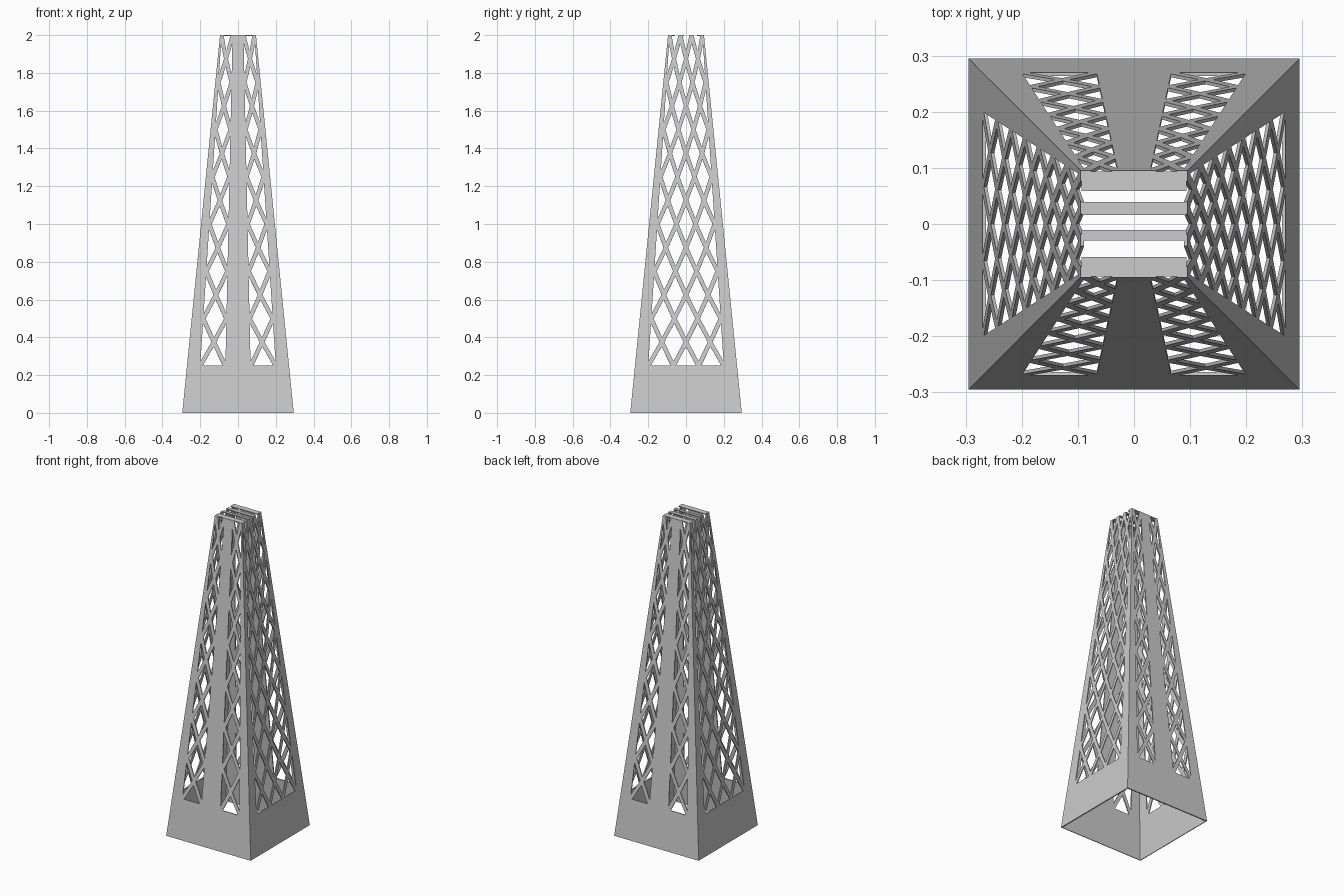
import bpy, bmesh
from math import pi
from mathutils import Matrix, Vector

if "Cube" in bpy.data.objects:
    bpy.data.objects.remove(bpy.data.objects["Cube"])

Z0, Z1, ROWS = 0.25, 2.0, 7


def lerp(a, b, t):
    return a + (b - a) * t


def level(i):                        # height of a lattice row boundary
    return lerp(Z0, Z1, i / ROWS)


def half(z):                         # half width of the tapered tower
    return 0.295 - 0.1 * z


def window(z):                       # half width of the lattice area
    return lerp(0.2, 0.087, (z - Z0) / (Z1 - Z0))


def cut(i):                          # bar half width as a share of its column
    z = level(i)
    return lerp(0.013, 0.0105, i / ROWS) / (2 * window(z) / 3)


def border(j, z):                    # lattice column boundary j = 0..3
    return window(z) * (2 * j / 3 - 1)


bm = bmesh.new()


def face(side, pts):
    """Counter-clockwise (x, z) polygon laid on one sloping wall."""
    rot = Matrix.Rotation(side * pi / 2, 3, 'Z')
    bm.faces.new([bm.verts.new(rot @ Vector((x, -half(z), z))) for x, z in pts])


def edge_points(j, i):
    """Points up a column boundary, matching the bar ends."""
    a, b = level(i), level(i + 1)
    c0, c1 = cut(i), cut(i + 1)
    return [(border(j, z), z) for z in
            (a, lerp(a, b, c0), lerp(a, b, 1 - c1), b)]


def cross_cell(side, j, i):
    """Four arms forming one X of the lattice."""
    a, b = level(i), level(i + 1)
    cm = (cut(i) + cut(i + 1)) / 2
    for fv in (0, 1):
        c = cut(i + fv)
        arm = [(0, 0), (c, 0), (.5, .5 - cm), (.5, .5), (.5 - cm, .5), (0, c)]
        for fu in (0, 1):
            pts = []
            for u, v in arm:
                u, v = (1 - u if fu else u), (1 - v if fv else v)
                z = lerp(a, b, v)
                pts.append((lerp(border(j, z), border(j + 1, z), u), z))
            face(side, pts[::-1] if fu != fv else pts)


for side in range(4):
    # solid plinth wall, with points where the bars land
    top = [(-half(Z0), Z0)]
    for j in range(3):
        l, r = border(j, Z0), border(j + 1, Z0)
        top.append((l, Z0))
        if side % 2 or j != 1:
            top += [(lerp(l, r, cut(0)), Z0), (lerp(l, r, 1 - cut(0)), Z0)]
    top += [(border(3, Z0), Z0), (half(Z0), Z0)]
    face(side, [(-half(0), 0), (half(0), 0)] + top[::-1])

    for i in range(ROWS):
        a, b = level(i), level(i + 1)
        # corner strips
        face(side, [(-half(a), a)] + edge_points(0, i) + [(-half(b), b)])
        face(side, [(half(a), a), (half(b), b)] + edge_points(3, i)[::-1])
        # lattice, with a solid middle strip on front and back
        for j in range(3):
            if side % 2 == 0 and j == 1:
                face(side, edge_points(2, i) + edge_points(1, i)[::-1])
            else:
                cross_cell(side, j, i)

bmesh.ops.remove_doubles(bm, verts=bm.verts[:], dist=0.0002)
mesh = bpy.data.meshes.new("tower_walls")
bm.to_mesh(mesh)
bm.free()
walls = bpy.data.objects.new("tower_walls", mesh)
bpy.context.collection.objects.link(walls)
sol = walls.modifiers.new("wall_thickness", 'SOLIDIFY')
sol.thickness = 0.006
sol.offset = -1
sol.use_even_offset = True

# slats across the open top
for n, (y0, y1) in enumerate([(-.094, -.059), (-.029, -.011), (.016, .039), (.059, .094)]):
    bpy.ops.mesh.primitive_cube_add(size=1, location=(0, (y0 + y1) / 2, Z1 - 0.003))
    slat = bpy.context.object
    slat.name = f"top_slat_{n + 1}"
    slat.scale = (0.188, y1 - y0, 0.006)
